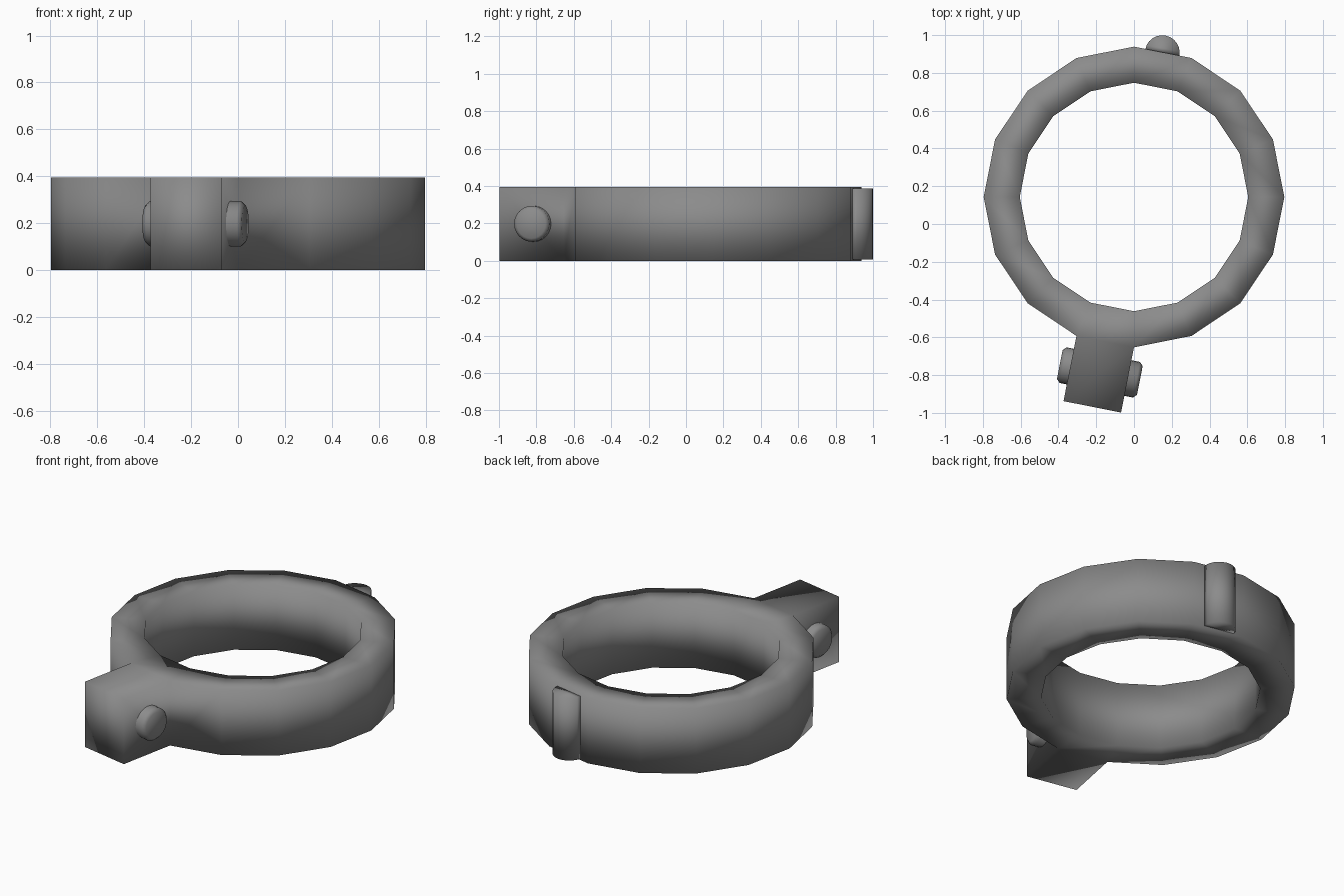
import bpy, bmesh
from math import sin, cos, pi, radians
from mathutils import Vector, Matrix

if "Cube" in bpy.data.objects:
    bpy.data.objects.remove(bpy.data.objects["Cube"])

H = 0.396                      # ring height
CENTRE = Vector((0, 0.143, 0))  # ring centre
SIDES = 16
TILT = radians(-11.25)         # the clamp and rib sit on the middle of a ring side

# dark grey for every part
DARK = bpy.data.materials.new("dark_grey")
DARK.diffuse_color = (0.26, 0.26, 0.26, 1)
DARK.use_nodes = True
DARK.node_tree.nodes["Principled BSDF"].inputs["Base Color"].default_value = DARK.diffuse_color


def finish(bm, name):
    """Turn a bmesh into a smooth-shaded object."""
    bmesh.ops.recalc_face_normals(bm, faces=bm.faces)
    for f in bm.faces:
        f.smooth = True
    mesh = bpy.data.meshes.new(name)
    bm.to_mesh(mesh)
    bm.free()
    mesh.materials.append(DARK)
    ob = bpy.data.objects.new(name, mesh)
    bpy.context.collection.objects.link(ob)
    return ob


# 16-sided collar with a lug extruded from one outer side
bm = bmesh.new()
section = [(0.605, 0), (0.796, 0), (0.796, H), (0.605, H)]
loops = []
for i in range(SIDES):
    a = pi / 2 + 2 * pi * i / SIDES
    loops.append([bm.verts.new(CENTRE + Vector((r * cos(a), r * sin(a), z)))
                  for r, z in section])
for i in range(SIDES):
    a, b = loops[i], loops[(i + 1) % SIDES]
    for j in range(4):
        k = (j + 1) % 4
        bm.faces.new((a[j], a[k], b[k], b[j]))
bm.normal_update()
lug_dir = Vector((sin(TILT), -cos(TILT), 0))
target = CENTRE + lug_dir * 0.78 + Vector((0, 0, H / 2))
lug_face = min(bm.faces, key=lambda f: (f.calc_center_median() - target).length)
new = bmesh.ops.extrude_discrete_faces(bm, faces=[lug_face])["faces"]
bmesh.ops.translate(bm, verts=new[0].verts, vec=lug_dir * 0.352)
finish(bm, "collar")

# clamp bolt running through the lug, with softened rims
bm = bmesh.new()
bmesh.ops.create_cone(bm, cap_ends=True, segments=24, radius1=0.096,
                      radius2=0.096, depth=0.432)
rims = [e for e in bm.edges if abs(e.verts[0].co.z - e.verts[1].co.z) < 1e-4]
bmesh.ops.bevel(bm, geom=rims, offset=0.018, segments=1, affect='EDGES')
bolt = finish(bm, "clamp_bolt")
bolt.matrix_world = (Matrix.Translation((-0.181, -0.786, H / 2))
                     @ Matrix.Rotation(TILT, 4, 'Z')
                     @ Matrix.Rotation(pi / 2, 4, 'Y'))

# half-round vertical rib on the back
bm = bmesh.new()
profile = [bm.verts.new((0.092 * cos(pi * i / 12), 0.092 * sin(pi * i / 12), 0.008))
           for i in range(13)]
base = bm.faces.new(profile)
top = bmesh.ops.extrude_face_region(bm, geom=[base])["geom"]
bmesh.ops.translate(bm, verts=[v for v in top if isinstance(v, bmesh.types.BMVert)],
                    vec=(0, 0, H - 0.016))
rib = finish(bm, "back_rib")
rib.matrix_world = Matrix.Translation((0.15, 0.907, 0)) @ Matrix.Rotation(TILT, 4, 'Z')
